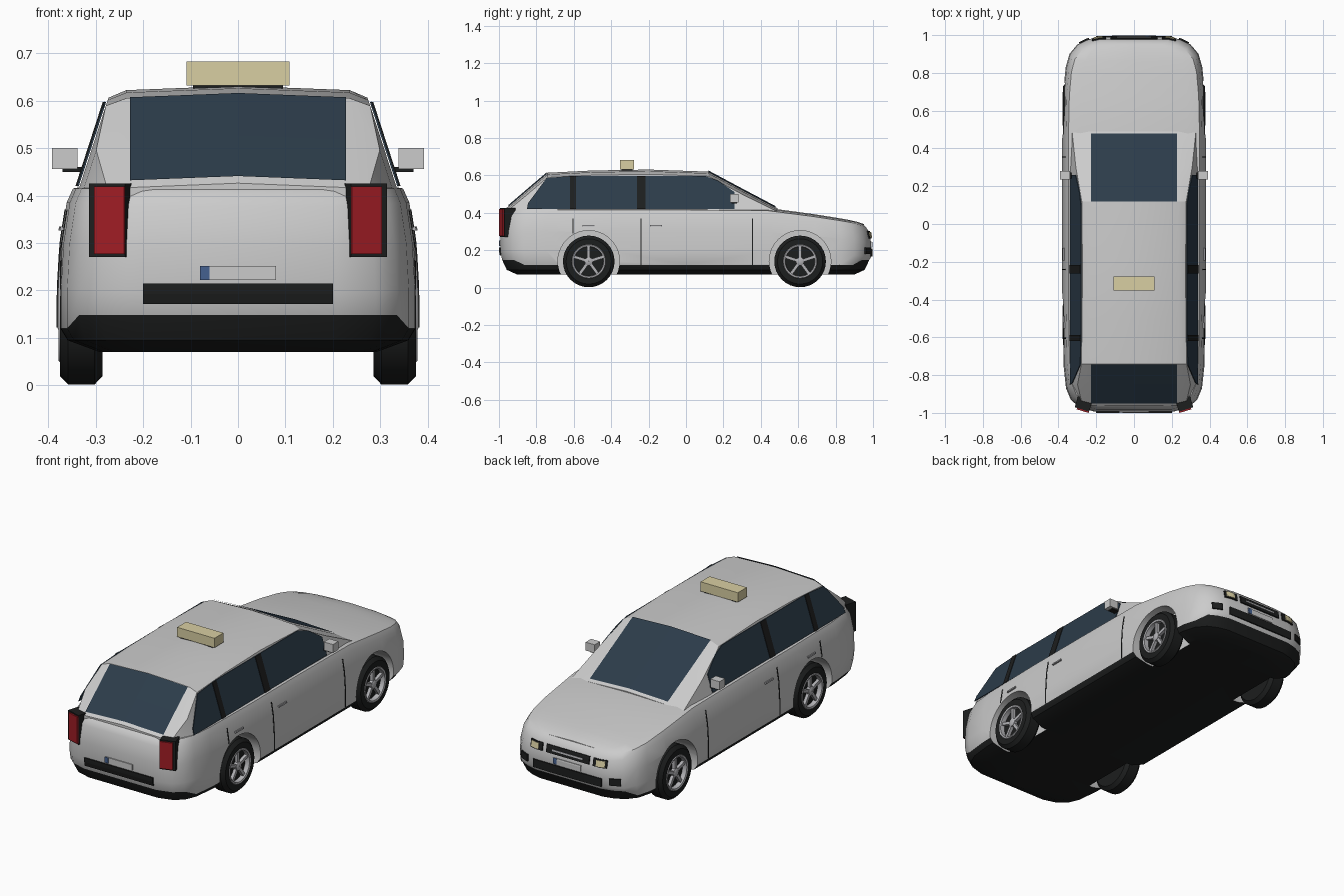
import bpy, bmesh, math
from mathutils import Vector
from mathutils.bvhtree import BVHTree

if "Cube" in bpy.data.objects:
    bpy.data.objects.remove(bpy.data.objects["Cube"])


def mat(name, r, g, b):
    m = bpy.data.materials.new(name)
    m.diffuse_color = (r, g, b, 1)
    m.use_nodes = True
    m.node_tree.nodes["Principled BSDF"].inputs["Base Color"].default_value = m.diffuse_color
    return m


PAINT = mat("paint", .8, .8, .8)
BLACK = mat("black_trim", .012, .013, .013)
GLASS = mat("glass", .025, .045, .068)
RED = mat("red_lens", .35, .012, .018)
BEIGE = mat("beige", .69, .62, .36)
BLUE = mat("blue", .06, .12, .28)
SILVER = mat("silver", .45, .45, .47)


def make(name, verts, faces, mats, smooth=None, solid=0):
    me = bpy.data.meshes.new(name)
    bm = bmesh.new()
    vs = [bm.verts.new(v) for v in verts]
    for f in faces:
        bm.faces.new([vs[i] for i in f])
    bmesh.ops.recalc_face_normals(bm, faces=bm.faces)
    bm.to_mesh(me)
    bm.free()
    ob = bpy.data.objects.new(name, me)
    bpy.context.collection.objects.link(ob)
    for m in mats:
        me.materials.append(m)
    if solid:
        md = ob.modifiers.new("thickness", 'SOLIDIFY')
        md.thickness, md.offset = solid, 0
    if smooth:
        shade(ob, smooth)
    return ob


def select(ob):
    bpy.ops.object.select_all(action='DESELECT')
    ob.select_set(True)
    bpy.context.view_layer.objects.active = ob


def shade(ob, deg):
    select(ob)
    bpy.ops.object.shade_smooth_by_angle(angle=math.radians(deg))


def loft(name, halves, mats, smooth):
    # each half section runs from bottom centre to top centre; it is mirrored in x
    m = len(halves[0]) - 1
    n = 2 * m
    verts = []
    for h in halves:
        verts += h + [(-x, y, z) for x, y, z in h[-2:0:-1]]
    faces = [(a * n + j, a * n + (j + 1) % n, (a + 1) * n + (j + 1) % n, (a + 1) * n + j)
             for a in range(len(halves) - 1) for j in range(n)]
    for o in (0, (len(halves) - 1) * n):
        faces += [(o, o + 1, o + n - 1), (o + m - 1, o + m, o + m + 1)]
        faces += [(o + i, o + i + 1, o + n - i - 1, o + n - i) for i in range(1, m - 1)]
    return make(name, verts, faces, mats, smooth), n


def box(name, c, s, m, yaw=0):
    bpy.ops.mesh.primitive_cube_add(size=1, location=c, rotation=(0, 0, yaw))
    ob = bpy.context.object
    ob.name, ob.scale = name, s
    ob.data.materials.append(m)
    return ob


def interp(tab, t):
    for (a, u), (b, v) in zip(tab, tab[1:]):
        if t <= b:
            return u + (v - u) * max(0, (t - a) / (b - a))
    return tab[-1][1]


# lower body: plan outline, deck height and side section
PLAN = [(-.993, .21), (-.97, .29), (-.93, .335), (-.87, .36), (-.75, .373), (-.4, .38), (0, .38),
        (.45, .38), (.7, .374), (.83, .362), (.9, .342), (.95, .3), (.975, .25), (.99, .19)]
DECK = [(-1, .405), (-.9, .415), (.4, .415), (.5, .405), (.75, .37), (.9, .345), (.97, .322)]
SECTION = [(0, .91, .07), (.78, .91, .07), (.96, .965, .095), (1, .99, .12), (1, 1, .2),
           (.985, 1, .3), (.95, .988, .385), (.915, .97, .415), (.75, .96, .425), (0, .96, .43)]
halves = []
for y, w in PLAN:
    half = []
    for fx, fy, z in SECTION:
        k = (interp(DECK, y * fy) - .07) / .345
        lift = .028 if z == .12 and abs(y) > .92 else 0
        zz = .07 + (z - .07) * k if z > .13 else z
        half.append((w * fx, y * fy, zz + lift))
    halves.append(half)
body, N = loft("body", halves, [PAINT, BLACK], None)
low = {0, 1, 2, 3, N - 1, N - 2, N - 3}
for p in body.data.polygons:
    if all(v % N in low for v in p.vertices):
        p.material_index = 1

# wheel wells
WHEELS = (-.52, .61)
for s in (1, -1):
    for y in WHEELS:
        bpy.ops.mesh.primitive_cylinder_add(vertices=40, radius=.165, depth=.2,
                                            location=(s * .365, y, .14), rotation=(0, math.pi / 2, 0))
        cut = bpy.context.object
        cut.name, cut.hide_render = "wheel_well_cutter", True
        cut.data.materials.append(PAINT)
        md = body.modifiers.new("well", 'BOOLEAN')
        md.operation, md.object, md.solver = 'DIFFERENCE', cut, 'EXACT'
        select(body)
        bpy.ops.object.modifier_apply(modifier=md.name)
        bpy.data.objects.remove(cut)
shade(body, 32)
tree = BVHTree.FromPolygons([v.co.copy() for v in body.data.vertices],
                            [tuple(p.vertices) for p in body.data.polygons])


def decal(name, axis, side, u, v, m, off=.003, thick=.008, nu=5, nv=5):
    # thin panel projected onto the body along x or y
    verts = []
    for i in range(nu):
        for j in range(nv):
            a = u[0] + (u[1] - u[0]) * i / (nu - 1)
            z = v[0] + (v[1] - v[0]) * j / (nv - 1)
            o = Vector((2 * side, a, z)) if axis == 'x' else Vector((a, 2 * side, z))
            d = Vector((-side, 0, 0)) if axis == 'x' else Vector((0, -side, 0))
            hit = tree.ray_cast(o, d)[0]
            if hit is None:
                hit = o + d * (1.63 if axis == 'x' else 1.04)
            verts.append(hit - d * off)
    faces = [(i * nv + j, i * nv + j + 1, (i + 1) * nv + j + 1, (i + 1) * nv + j)
             for i in range(nu - 1) for j in range(nv - 1)]
    return make(name, verts, faces, [m], None, thick)


# cabin: y, roof height, base half width
ROOF = [(-.96, .417, .27), (-.85, .512, .325), (-.74, .605, .335), (-.5, .617, .335),
        (-.2, .622, .335), (.12, .611, .335), (.3, .515, .335), (.49, .415, .325)]


def side_x(z):
    return .335 - .325 * (z - .415)


halves = []
for y, z, b in ROOF:
    d = b - .335
    sh = max(z - .016, .406)
    halves.append([(0, y, .39), (side_x(.4) + d, y, .4), (side_x(sh) + d, y, sh),
                   (.235 + d * .2, y, z), (0, y, z + .009)])
loft("cabin", halves, [PAINT], 25)

# windscreen and rear window
for name, ends in (("windscreen", ((.12, .611), (.3, .515), (.478, .421))),
                   ("rear_window", ((-.745, .601), (-.85, .512), (-.95, .426)))):
    verts = [(x, y, z + .006 + (.009 if x == 0 else 0)) for y, z in ends for x in (-.228, 0, .228)]
    make(name, verts, [(0, 1, 4, 3), (1, 2, 5, 4), (3, 4, 7, 6), (4, 5, 8, 7)], [GLASS])

SIDE = [(-.85, .42), (-.845, .45), (-.745, .585), (-.6, .597), (.1, .597), (.17, .572), (.26, .51), (.26, .42)]
for s in (1, -1):
    # side glass and pillars
    make("side_window", [(s * (side_x(z) + .004), y, z) for y, z in SIDE],
         [range(len(SIDE))], [GLASS], None, .004)
    for y0, y1 in ((-.62, -.587), (-.262, -.217)):
        make("pillar", [(s * (side_x(z) + .007), y, z) for y, z in
                        ((y0, .42), (y1, .42), (y1, .597), (y0, .597))], [(0, 1, 2, 3)], [BLACK], None, .004)
    # door seams and handles
    for y, z0 in ((-.605, .29), (-.24, .122), (.355, .122)):
        decal("door_seam", 'x', s, (y - .003, y + .003), (z0, .37), BLACK, 0, .004, 2, 9)
    for y in (-.52, -.16):
        decal("door_handle", 'x', s, (y - .032, y + .032), (.326, .334), SILVER, .003, .01, 3, 2)
    # mirrors
    box("mirror", (s * .365, .257, .478), (.053, .045, .044), PAINT)
    box("mirror_stem", (s * .35, .257, .455), (.04, .03, .01), BLACK)
    # tail lights
    box("tail_light_housing", (s * .267, -.953, .348), (.08, .06, .155), BLACK, s * .3)
    box("tail_light", (s * .263, -.962, .348), (.066, .06, .142), RED, s * .3)
    # headlights and fog lamps
    x0, x1 = sorted((s * .148, s * .222))
    decal("headlight_frame", 'y', 1, (x0, x1), (.262, .302), BLACK, .003)
    x0, x1 = sorted((s * .168, s * .214))
    decal("headlight", 'y', 1, (x0, x1), (.267, .297), BEIGE, .007)
    x0, x1 = sorted((s * .238, s * .29))
    decal("fog_lamp", 'y', 1, (x0, x1), (.18, .215), BLACK, .004)

# front and rear trim
decal("grille", 'y', 1, (-.125, .125), (.262, .302), BLACK)
decal("grille_bar", 'y', 1, (-.09, .09), (.277, .285), SILVER, .008, .004)
for side, z in ((1, .165), (-1, .172)):
    decal("lower_intake" if side > 0 else "rear_bumper_strip", 'y', side, (-.2, .2), (z, z + .043), BLACK)
    pz = z + .05
    decal("number_plate", 'y', side, (-.08, .08), (pz, pz + .03), PAINT, .002, .006)
    x0, x1 = sorted((side * .08, side * .06))
    decal("plate_strip", 'y', side, (x0, x1), (pz, pz + .03), BLUE, .004, .006)

# roof sign
box("sign_base", (0, -.315, .629), (.19, .06, .012), BLACK)
box("roof_sign", (0, -.315, .657), (.218, .075, .05), BEIGE)


def lathe(name, prof, s, y, m, n=32):
    verts = [(s * x, y + r * math.cos(2 * math.pi * i / n), .14 + r * math.sin(2 * math.pi * i / n))
             for i in range(n) for r, x in prof]
    k = len(prof)
    faces = [(i * k + j, i * k + j + 1, (i + 1) % n * k + j + 1, (i + 1) % n * k + j)
             for i in range(n) for j in range(k - 1)]
    return make(name, verts, faces, [m], 35)


# wheels
for s in (1, -1):
    for y in WHEELS:
        lathe("tyre", [(.002, .287), (.12, .285), (.138, .302), (.138, .358), (.121, .375),
                       (.09, .375), (.084, .352), (.002, .352)], s, y, BLACK)
        lathe("rim", [(.083, .352), (.092, .374), (.088, .378), (.08, .376), (.078, .352)], s, y, SILVER)
        lathe("hub", [(.022, .35), (.022, .37), (.015, .374), (.001, .374)], s, y, SILVER, 16)
        for i in range(5):
            a = math.pi / 2 + 2 * math.pi * i / 5
            sp = box("spoke", (s * .36, y + .05 * math.cos(a), .14 + .05 * math.sin(a)),
                     (.016, .066, .016), SILVER)
            sp.rotation_euler = (a, 0, 0)
